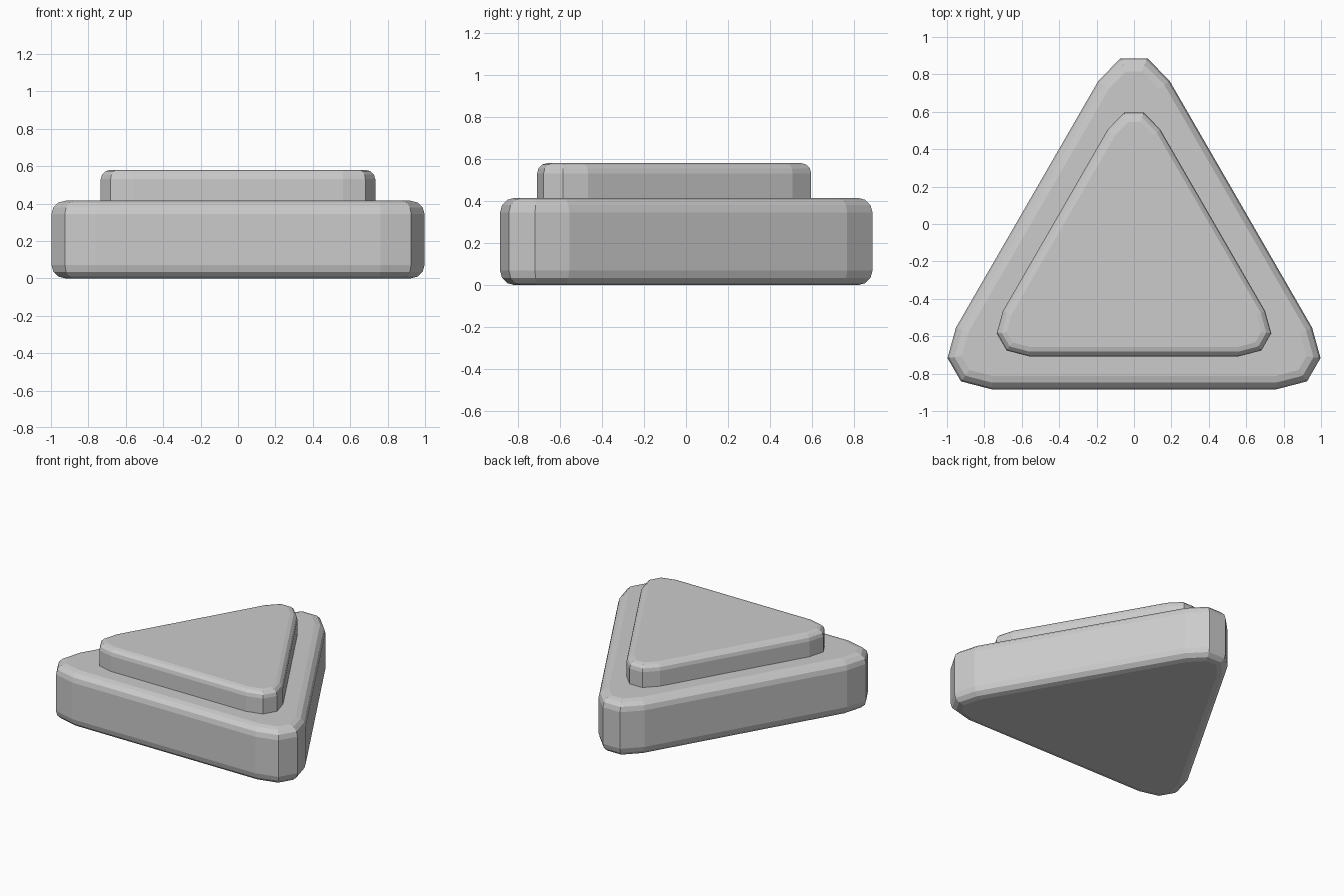
import bpy, bmesh
from math import radians
from mathutils import Matrix, Vector

if "Cube" in bpy.data.objects:
    bpy.data.objects.remove(bpy.data.objects["Cube"])

# One chamfered corner, relative to the triangle centre
CORNER = [(-0.19, 0.99), (-0.072, 1.11), (0.072, 1.11), (0.19, 0.99)]


def triangle_slab(name, scale, cy, z0, z1, bevel, bevel_bottom):
    bm = bmesh.new()
    verts = []
    for k in range(3):
        rot = Matrix.Rotation(radians(-120 * k), 3, 'Z')
        for x, y in CORNER:
            p = rot @ Vector((x * scale, y * scale, 0))
            verts.append(bm.verts.new((p.x, p.y + cy, z0)))
    face = bm.faces.new(verts)
    ext = bmesh.ops.extrude_face_region(bm, geom=[face], use_keep_orig=True)
    top = [g for g in ext["geom"] if isinstance(g, bmesh.types.BMVert)]
    bmesh.ops.translate(bm, verts=top, vec=(0, 0, z1 - z0))
    bmesh.ops.recalc_face_normals(bm, faces=bm.faces[:])
    # Rounded rims
    levels = [z1, z0] if bevel_bottom else [z1]
    rims = [e for e in bm.edges
            if any(all(abs(v.co.z - z) < 1e-4 for v in e.verts) for z in levels)]
    bmesh.ops.bevel(bm, geom=rims, offset=bevel, offset_type='OFFSET',
                    segments=3, profile=0.5, affect='EDGES')
    bmesh.ops.recalc_face_normals(bm, faces=bm.faces[:])
    mesh = bpy.data.meshes.new(name)
    bm.to_mesh(mesh)
    bm.free()
    obj = bpy.data.objects.new(name, mesh)
    bpy.context.collection.objects.link(obj)
    return obj


# Wide lower slab and smaller raised button
triangle_slab("base", 1.0, -0.224, 0.0, 0.415, 0.07, True)
triangle_slab("button", 0.736, -0.222, 0.41, 0.58, 0.05, False)
